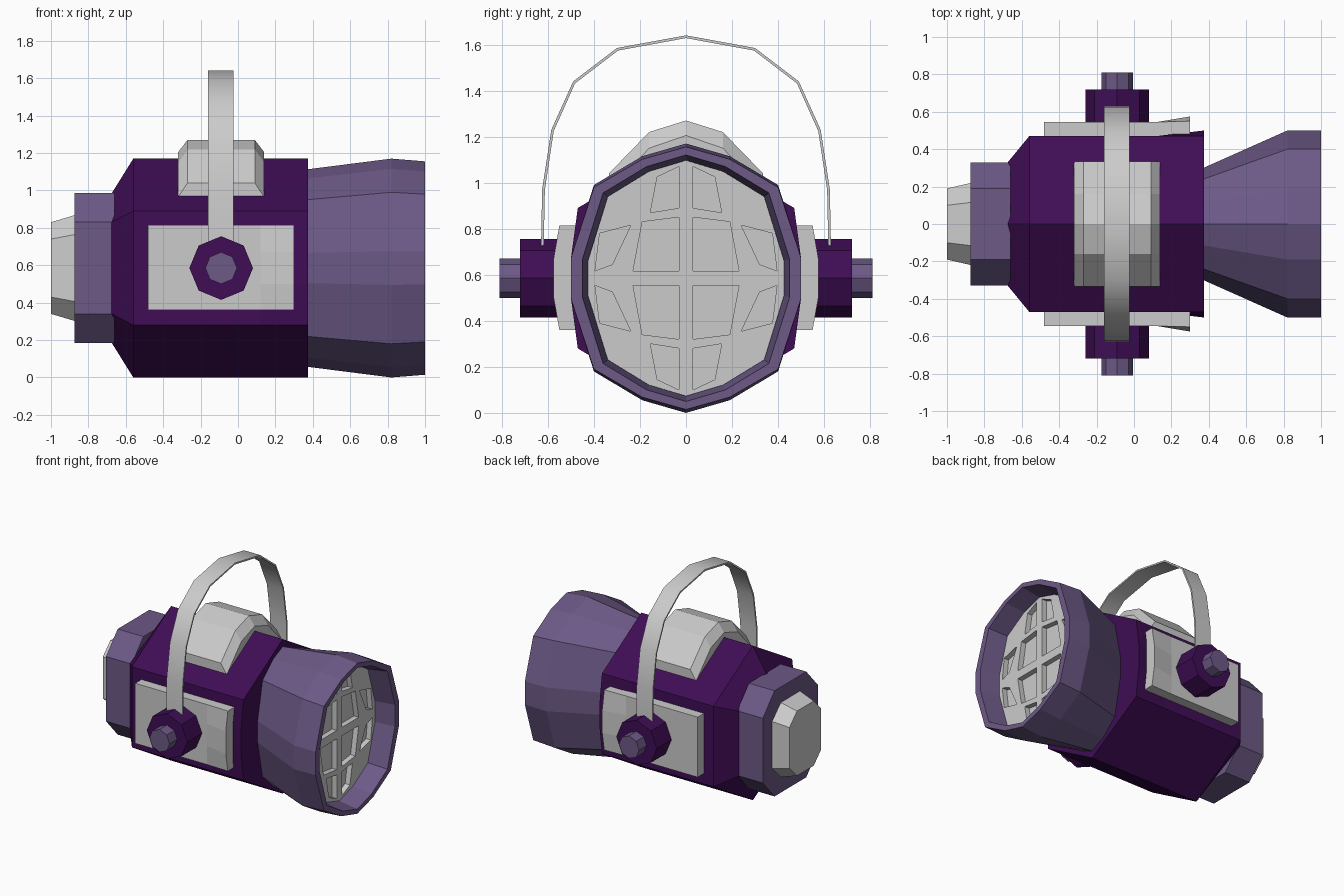
import bpy, bmesh, math

if "Cube" in bpy.data.objects:
    bpy.data.objects.remove(bpy.data.objects["Cube"])

ZC = 0.585  # height of the main axis


def material(name, rgb):
    m = bpy.data.materials.new(name)
    m.diffuse_color = (*rgb, 1)
    m.use_nodes = True
    m.node_tree.nodes["Principled BSDF"].inputs["Base Color"].default_value = m.diffuse_color
    return m


DARK = material("dark_purple", (0.05, 0.004, 0.09))
LIGHT = material("light_purple", (0.15, 0.10, 0.24))


def finish(name, bm, mat=None):
    bmesh.ops.recalc_face_normals(bm, faces=bm.faces)
    me = bpy.data.meshes.new(name)
    bm.to_mesh(me)
    bm.free()
    ob = bpy.data.objects.new(name, me)
    bpy.context.collection.objects.link(ob)
    if mat:
        me.materials.append(mat)
    return ob


def add_loft(bm, rings):
    """Skin equal-length rings of 3D points and cap both ends."""
    vs = [[bm.verts.new(p) for p in r] for r in rings]
    n = len(vs[0])
    for a, b in zip(vs, vs[1:]):
        for i in range(n):
            j = (i + 1) % n
            bm.faces.new((a[i], a[j], b[j], b[i]))
    bm.faces.new(vs[0])
    bm.faces.new(vs[-1])


def loft(name, rings, mat=None):
    bm = bmesh.new()
    add_loft(bm, rings)
    return finish(name, bm, mat)


def ring(x, half, sy=1, sz=1):
    """Mirror a half outline of (y, z from axis), top to bottom, in the plane x."""
    left = [(-y, z) for y, z in reversed(half) if y > 0]
    return [(x, y * sy, ZC + z * sz) for y, z in half + left]


def updown(quarter):
    """Complete a top quarter outline down to the bottom."""
    return quarter + [(y, -z) for y, z in reversed(quarter)]


# Main housing: ridged hexagon whose sides swell at the front end
def hull(w, edge, bulge, top):
    return updown([(0, top), (w, edge), (bulge, 0.085)])


loft("housing", [ring(-0.675, hull(0.33, 0.245, 0.33, 0.40)),
                 ring(-0.56, hull(0.47, 0.305, 0.47, 0.585)),
                 ring(0.12, hull(0.47, 0.305, 0.47, 0.585)),
                 ring(0.375, hull(0.47, 0.305, 0.50, 0.585))], DARK)

# Rear collar and end cap
collar = updown([(0.19, 0.40), (0.33, 0.245)])
loft("rear_collar", [ring(-0.875, collar), ring(-0.66, collar)], LIGHT)
cap = updown([(0.10, 0.245), (0.19, 0.155)])
loft("rear_cap", [ring(-1.0, cap), ring(-0.86, cap, 1.17, 1.17)])

# Flared lamp head with hollow rim
head = updown([(0, 0.585), (0.19, 0.53), (0.40, 0.405), (0.50, 0.09)])
loft("lamp_head", [ring(0.36, head, 0.59, 0.9), ring(0.82, head),
                   ring(1.0, head, 1, 0.975), ring(1.0, head, 0.90, 0.915),
                   ring(0.80, head, 0.84, 0.865)], LIGHT)

# Front grille with recessed windows
grille = loft("grille", [ring(0.79, head, 0.85, 0.875), ring(0.85, head, 0.85, 0.875)])
windows = [
    [(0.155, 0.285), (0.125, 0.44), (0.03, 0.485), (0.03, 0.305)],
    [(0.19, 0.245), (0.03, 0.265), (0.03, 0.032), (0.23, 0.032)],
    [(0.375, 0.195), (0.24, 0.23), (0.32, 0.06), (0.395, 0.032)],
]
bm = bmesh.new()
for w in windows:
    for sy in (-1, 1):
        for sz in (-1, 1):
            add_loft(bm, [[(x, y * sy, ZC + z * sz) for y, z in w] for x in (0.81, 0.9)])
cutter = finish("window_cutter", bm)
cutter.hide_render = True
cutter.hide_set(True)
cut = grille.modifiers.new("windows", 'BOOLEAN')
cut.operation = 'DIFFERENCE'
cut.solver = 'EXACT'
cut.object = cutter

# Top pad with sloped ends
pad = [(0, 0.685), (0.16, 0.635), (0.335, 0.455), (0.335, 0.36)]
pad_end = [(0, 0.62), (0.16, 0.565), (0.335, 0.38), (0.335, 0.36)]
loft("top_pad", [ring(-0.32, pad_end), ring(-0.27, pad), ring(0.09, pad), ring(0.14, pad_end)])


# Side plates and pivot knobs
def plate_ring(x, outer, bulge, s):
    pts = [(0.44, 0.23), (outer, 0.23), (bulge, 0.085),
           (bulge, -0.085), (outer, -0.225), (0.44, -0.225)]
    return [(x, y * s, ZC + z) for y, z in pts]


def octagon(y, r):
    return [(-0.09 + r * math.cos(k * math.pi / 4), y, ZC + r * math.sin(k * math.pi / 4))
            for k in range(8)]


for s, side in ((-1, "front"), (1, "back")):
    loft(side + "_plate", [plate_ring(-0.48, 0.545, 0.545, s),
                           plate_ring(0.12, 0.545, 0.545, s),
                           plate_ring(0.30, 0.55, 0.575, s)])
    loft(side + "_knob", [octagon(0.53 * s, 0.17), octagon(0.72 * s, 0.17)], DARK)
    loft(side + "_knob_pin", [octagon(0.70 * s, 0.085), octagon(0.81 * s, 0.085)], LIGHT)

# Carrying strap: flat band arched over the housing
arch = [(0.63, 0.70), (0.625, 0.97), (0.585, 1.23), (0.49, 1.44), (0.30, 1.585), (0, 1.64)]
path = arch + [(-y, z) for y, z in reversed(arch[:-1])]
bands = []
for y, z in path:
    d = math.hypot(y, z - 0.9)
    iy, iz = y - 0.012 * y / d, z - 0.012 * max(0, z - 0.9) / d
    bands.append([(-0.16, y, z), (-0.025, y, z), (-0.025, iy, iz), (-0.16, iy, iz)])
strap = loft("carry_strap", bands)
bpy.context.view_layer.objects.active = strap
strap.select_set(True)
bpy.ops.object.shade_smooth_by_angle(angle=math.radians(40))
